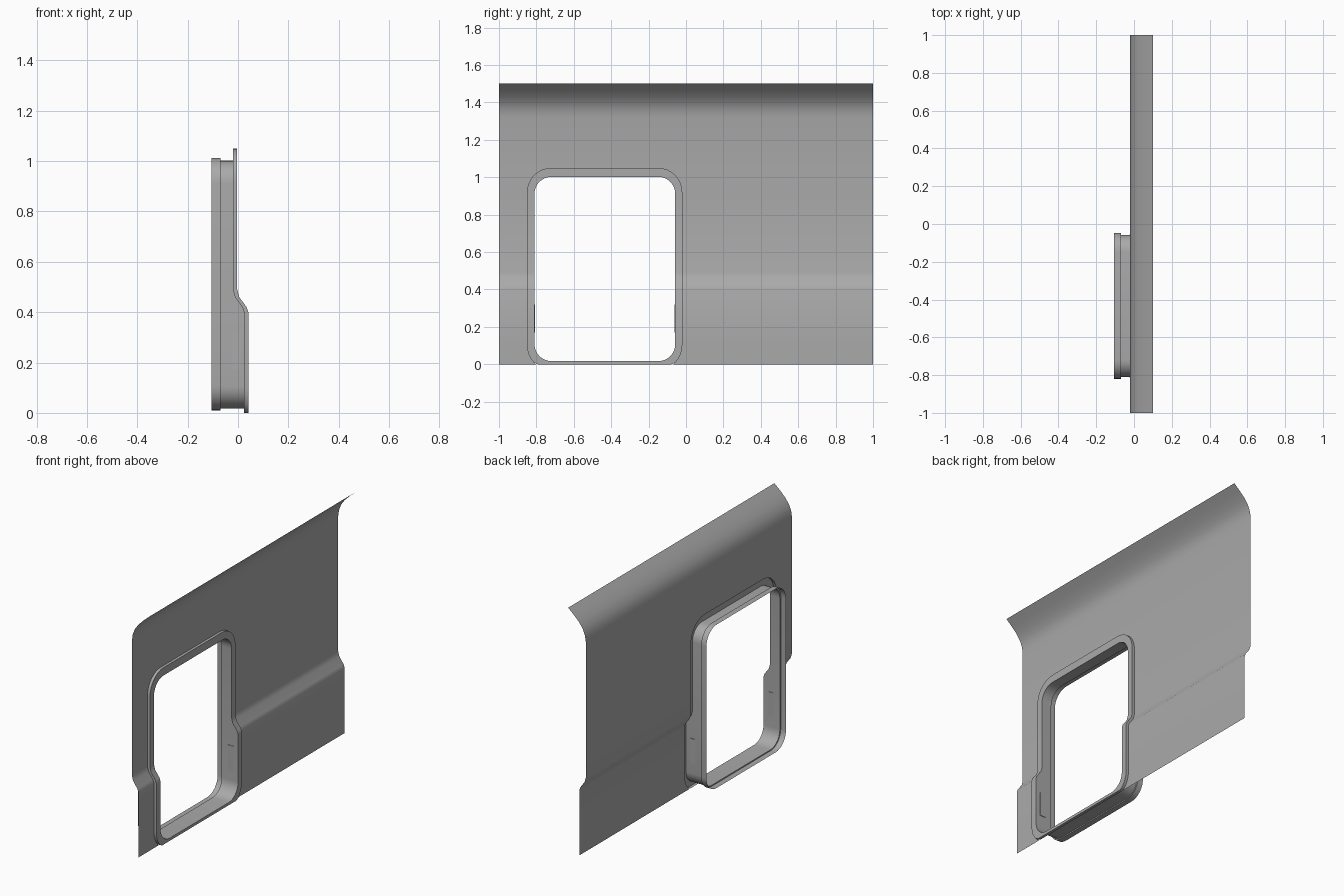
import bpy, bmesh
from math import sin, cos, pi

cube = bpy.data.objects.get("Cube")
if cube:
    bpy.data.objects.remove(cube)

grey = bpy.data.materials.new("plain_grey")
grey.use_nodes = True
grey.diffuse_color = (0.4, 0.4, 0.4, 1)
grey.node_tree.nodes["Principled BSDF"].inputs["Base Color"].default_value = (0.4, 0.4, 0.4, 1)

# Side profile of the wall as (z, x): lower skirt, step, upright, flared top
STEP = [(0.40, 0.024), (0.42, 0.017), (0.46, -0.012), (0.49, -0.02)]
FLARE = [(1.32, -0.02), (1.36, -0.014), (1.395, 0.0), (1.43, 0.025), (1.465, 0.06), (1.5, 0.10)]
PROFILE = [(0, 0.024)] + STEP + FLARE


def wall_x(z):
    for (z0, x0), (z1, x1) in zip(PROFILE, PROFILE[1:]):
        if z <= z1:
            return x0 + (x1 - x0) * (max(z, z0) - z0) / (z1 - z0)
    return PROFILE[-1][1]


def half_outline(y0, z0, z1, r, n=8):
    """Left half of a rounded rectangle, from bottom to top, as (y, z)."""
    arc = [i * pi / 2 / n for i in range(n + 1)]
    low = [(y0 + r - r * sin(a), z0 + r - r * cos(a)) for a in arc]
    high = [(y0 + r - r * cos(a), z1 - r + r * sin(a)) for a in arc]
    return low + [(y0, z) for z, _ in STEP] + high


def full_outline(y0, y1, z0, z1, r):
    half = half_outline(y0, z0, z1, r)
    return half + [(y0 + y1 - y, z) for y, z in reversed(half)]


def finish(name, bm):
    bmesh.ops.recalc_face_normals(bm, faces=bm.faces)
    mesh = bpy.data.meshes.new(name)
    bm.to_mesh(mesh)
    bm.free()
    mesh.materials.append(grey)
    obj = bpy.data.objects.new(name, mesh)
    bpy.context.collection.objects.link(obj)
    bpy.ops.object.select_all(action='DESELECT')
    obj.select_set(True)
    bpy.context.view_layer.objects.active = obj
    bpy.ops.object.shade_smooth_by_angle(angle=pi / 6)
    return obj


# Wall sheet: rows of four points, open between the middle two at the doorway
Y0, Y1, TOP, BOTTOM, RADIUS = -0.85, -0.02, 1.05, -0.03, 0.13
rows = [(-0.803, 0)] + [p for p in half_outline(Y0, BOTTOM, TOP, RADIUS) if p[1] > 0]
rows += [(rows[-1][0], z) for z, _ in FLARE]
bm = bmesh.new()
grid = [[bm.verts.new((wall_x(z), y, z)) for y in (-1, left, Y0 + Y1 - left, 1)]
        for left, z in rows]
for (_, z), a, b in zip(rows, grid, grid[1:]):
    for c in range(3):
        if c != 1 or z > TOP - 0.001:
            bm.faces.new((a[c], a[c + 1], b[c + 1], b[c]))
finish("wall_panel", bm)

# Door frame: raised lip following the wall, inner sleeve, stepped rear flange
lip = [(y, max(z, 0)) for y, z in full_outline(Y0, Y1, BOTTOM, TOP, RADIUS)]
sleeve = full_outline(-0.81, -0.058, 0.017, 1.002, 0.09)
flange = full_outline(-0.82, -0.047, 0.01, 1.013, 0.1)
loops = [
    [(wall_x(z), y, z) for y, z in lip],
    [(wall_x(z) + 0.017, y, z) for y, z in lip],
    [(wall_x(z) + 0.017, y, z) for y, z in sleeve],
    [(-0.07, y, z) for y, z in sleeve],
    [(-0.07, y, z) for y, z in flange],
    [(-0.105, y, z) for y, z in flange],
]
bm = bmesh.new()
rings = [[bm.verts.new(p) for p in loop] for loop in loops]
for a, b in zip(rings, rings[1:]):
    for i in range(len(a)):
        j = (i + 1) % len(a)
        bm.faces.new((a[i], a[j], b[j], b[i]))
bmesh.ops.remove_doubles(bm, verts=bm.verts, dist=0.0001)
finish("door_frame", bm)

# Latch plates set into both sides of the sleeve
for name, y in (("front_latch_plate", -0.81), ("rear_latch_plate", -0.058)):
    bm = bmesh.new()
    bmesh.ops.create_cube(bm, size=1)
    bmesh.ops.scale(bm, vec=(0.036, 0.006, 0.15), verts=bm.verts)
    bmesh.ops.translate(bm, vec=(-0.007, y, 0.245), verts=bm.verts)
    finish(name, bm)
